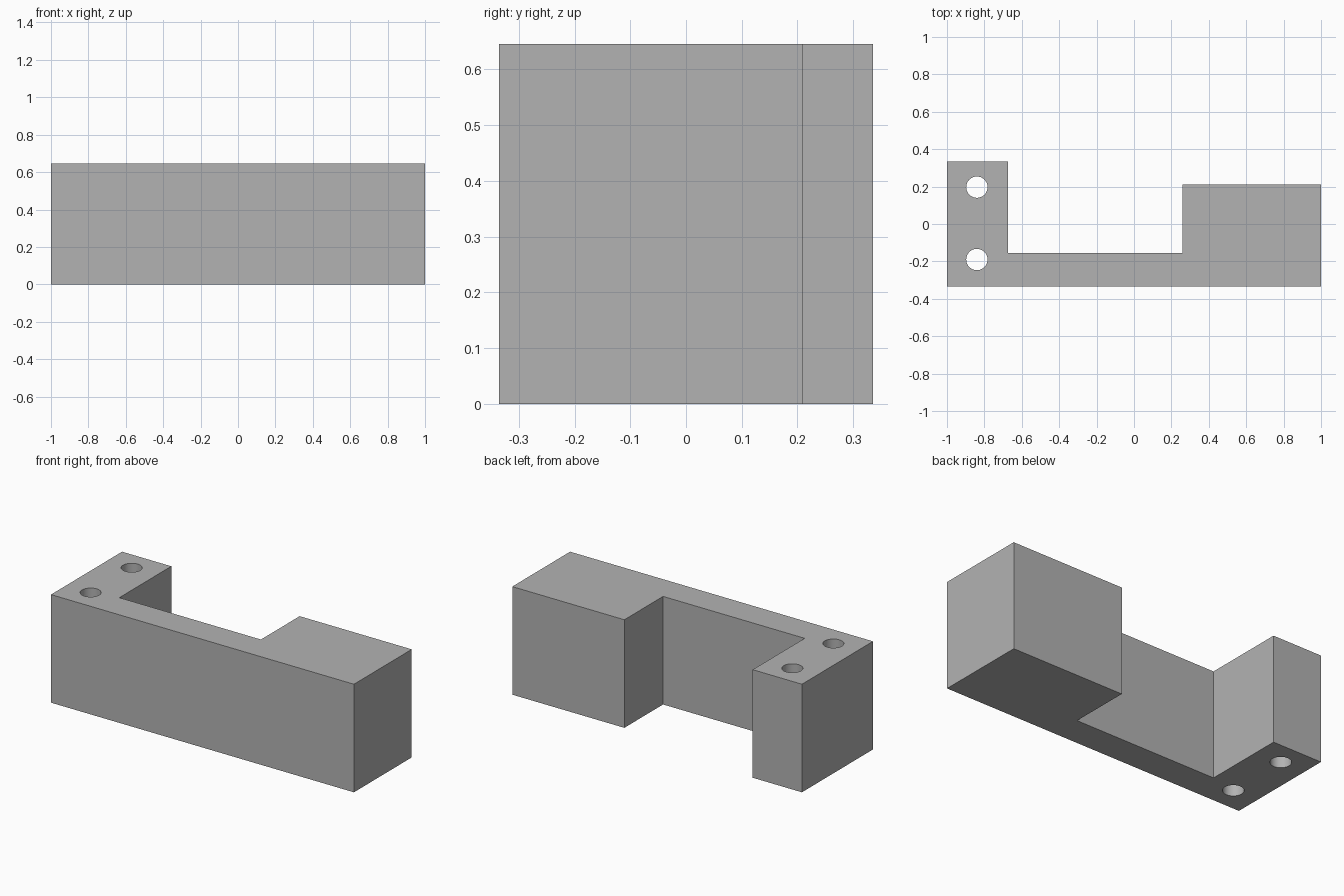
import bpy
import bmesh
import math

HEIGHT = 0.645

cube = bpy.data.objects.get("Cube")
if cube:
    bpy.data.objects.remove(cube, do_unlink=True)

# Single grey material
grey = bpy.data.materials.new("plain_grey")
grey.use_nodes = True
colour = (0.45, 0.45, 0.45, 1)
grey.diffuse_color = colour
grey.node_tree.nodes["Principled BSDF"].inputs["Base Color"].default_value = colour


def prism(name, outline, z0, z1):
    """Extrude a closed outline of (x, y) points from z0 up to z1."""
    bm = bmesh.new()
    base = bm.faces.new([bm.verts.new((x, y, z0)) for x, y in outline])
    top = bmesh.ops.extrude_face_region(bm, geom=[base])["geom"]
    verts = [v for v in top if isinstance(v, bmesh.types.BMVert)]
    bmesh.ops.translate(bm, verts=verts, vec=(0, 0, z1 - z0))
    bmesh.ops.recalc_face_normals(bm, faces=bm.faces)
    mesh = bpy.data.meshes.new(name)
    bm.to_mesh(mesh)
    bm.free()
    mesh.materials.append(grey)
    obj = bpy.data.objects.new(name, mesh)
    bpy.context.collection.objects.link(obj)
    return obj


def circle(cx, cy, radius, sides=48):
    angles = [2 * math.pi * i / sides for i in range(sides)]
    return [(cx + radius * math.cos(a), cy + radius * math.sin(a)) for a in angles]


# Bracket body: narrow arm, thin bridge and wide block in one profile
bracket = prism("bracket_body", [
    (-1, -0.335), (1, -0.335), (1, 0.21), (0.26, 0.21),
    (0.26, -0.155), (-0.675, -0.155), (-0.675, 0.335), (-1, 0.335),
], 0, HEIGHT)
bpy.context.view_layer.objects.active = bracket
bracket.select_set(True)

# Two vertical bolt holes through the narrow arm
for y in (-0.19, 0.197):
    cutter = prism("hole_cutter", circle(-0.84, y, 0.057), -0.1, HEIGHT + 0.1)
    cutter.hide_render = True
    cut = bracket.modifiers.new("bolt_hole", "BOOLEAN")
    cut.operation = "DIFFERENCE"
    cut.solver = "EXACT"
    cut.object = cutter
    bpy.ops.object.modifier_apply(modifier=cut.name)
    bpy.data.objects.remove(cutter, do_unlink=True)

# Round hole walls, crisp outer edges
bpy.ops.object.shade_smooth_by_angle(angle=math.radians(30))
